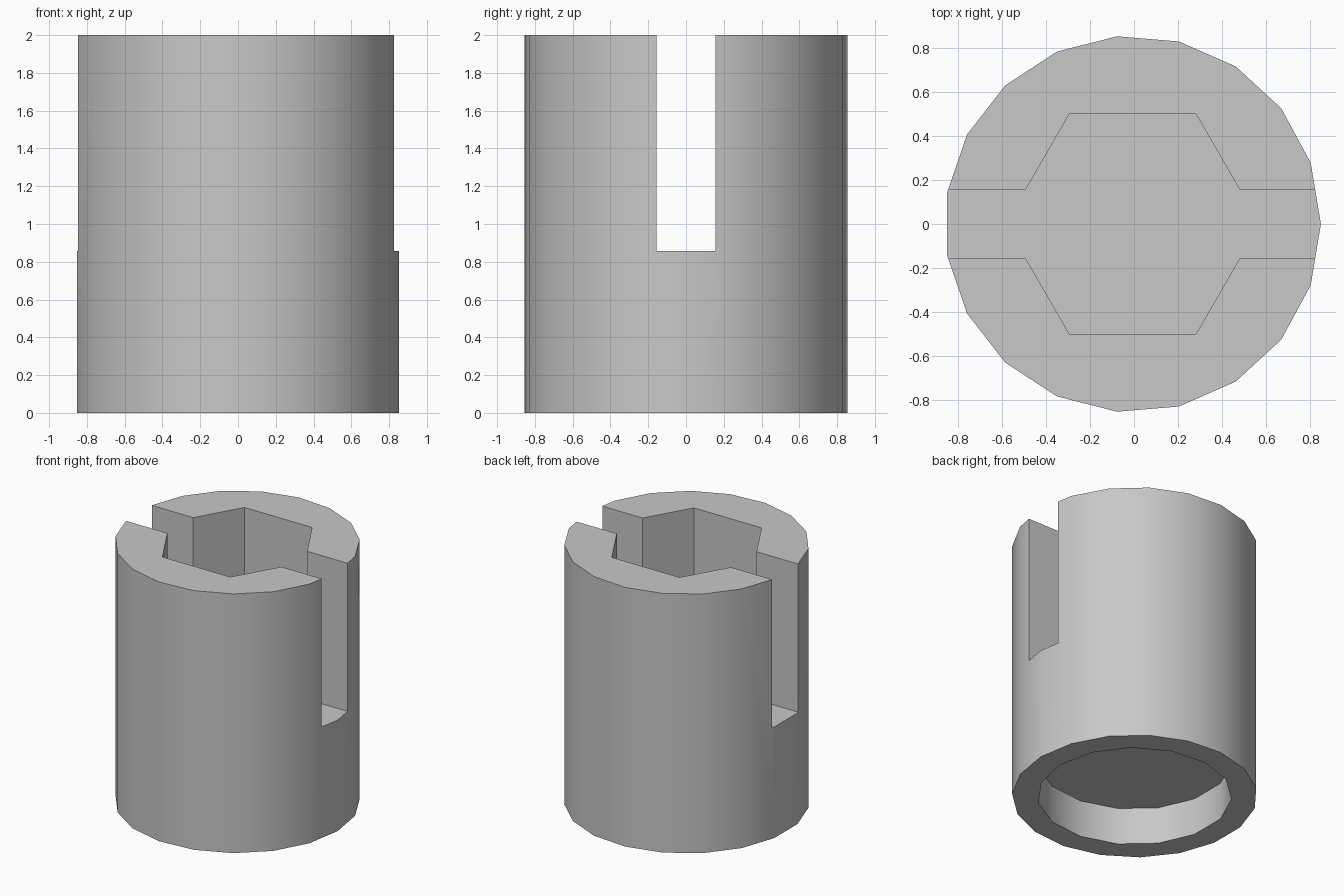
import bpy
import bmesh
import math

cube = bpy.data.objects.get("Cube")
if cube:
    bpy.data.objects.remove(cube, do_unlink=True)

HEIGHT, RADIUS = 2.0, 6 / 7
FLOOR, RECESS = 6 / 7, 2 / 7
SHIFT = -0.006  # centres the odd-sided outline


def ring(sides, radius):
    step = math.tau / sides
    return [(radius * math.cos(i * step), radius * math.sin(i * step)) for i in range(sides)]


def prism(name, outline, bottom, top):
    """Extrude a closed outline between two heights."""
    bm = bmesh.new()
    face = bm.faces.new([bm.verts.new((x + SHIFT, y, bottom)) for x, y in outline])
    new = bmesh.ops.extrude_face_region(bm, geom=[face])["geom"]
    verts = [v for v in new if isinstance(v, bmesh.types.BMVert)]
    bmesh.ops.translate(bm, verts=verts, vec=(0, 0, top - bottom))
    bmesh.ops.recalc_face_normals(bm, faces=bm.faces[:])
    mesh = bpy.data.meshes.new(name)
    bm.to_mesh(mesh)
    bm.free()
    obj = bpy.data.objects.new(name, mesh)
    bpy.context.collection.objects.link(obj)
    return obj


# Grey material
grey = bpy.data.materials.new("plain_grey")
grey.use_nodes = True
colour = (0.58, 0.58, 0.58, 1)
grey.diffuse_color = colour
grey.node_tree.nodes["Principled BSDF"].inputs["Base Color"].default_value = colour

# Cylindrical body
body = prism("socket_body", ring(19, RADIUS), 0, HEIGHT)
body.data.materials.append(grey)

# Hexagonal pocket joined with the cross slot, as one outline
flat, half_slot = 0.5, 0.157
corner = flat / math.sqrt(3)
mouth = 2 * corner - half_slot / math.sqrt(3)
quarter = [(1, half_slot), (mouth, half_slot), (corner, flat)]
upper = quarter + [(-x, y) for x, y in reversed(quarter)]
outline = upper + [(-x, -y) for x, y in upper]
pocket = prism("pocket_cutter", outline, FLOOR, HEIGHT + 0.5)

# Round recess in the underside
recess = prism("recess_cutter", ring(15, 4.75 / 7), -0.5, RECESS)

# Cut the body and drop the cutters
bpy.ops.object.select_all(action="DESELECT")
bpy.context.view_layer.objects.active = body
body.select_set(True)
for cutter in (pocket, recess):
    cutter.hide_render = True
    mod = body.modifiers.new(cutter.name, "BOOLEAN")
    mod.operation = "DIFFERENCE"
    mod.solver = "EXACT"
    mod.object = cutter
    bpy.ops.object.modifier_apply(modifier=mod.name)
    bpy.data.objects.remove(cutter, do_unlink=True)

# Round walls smooth, edges crisp
bpy.ops.object.shade_smooth_by_angle(angle=math.radians(30))
